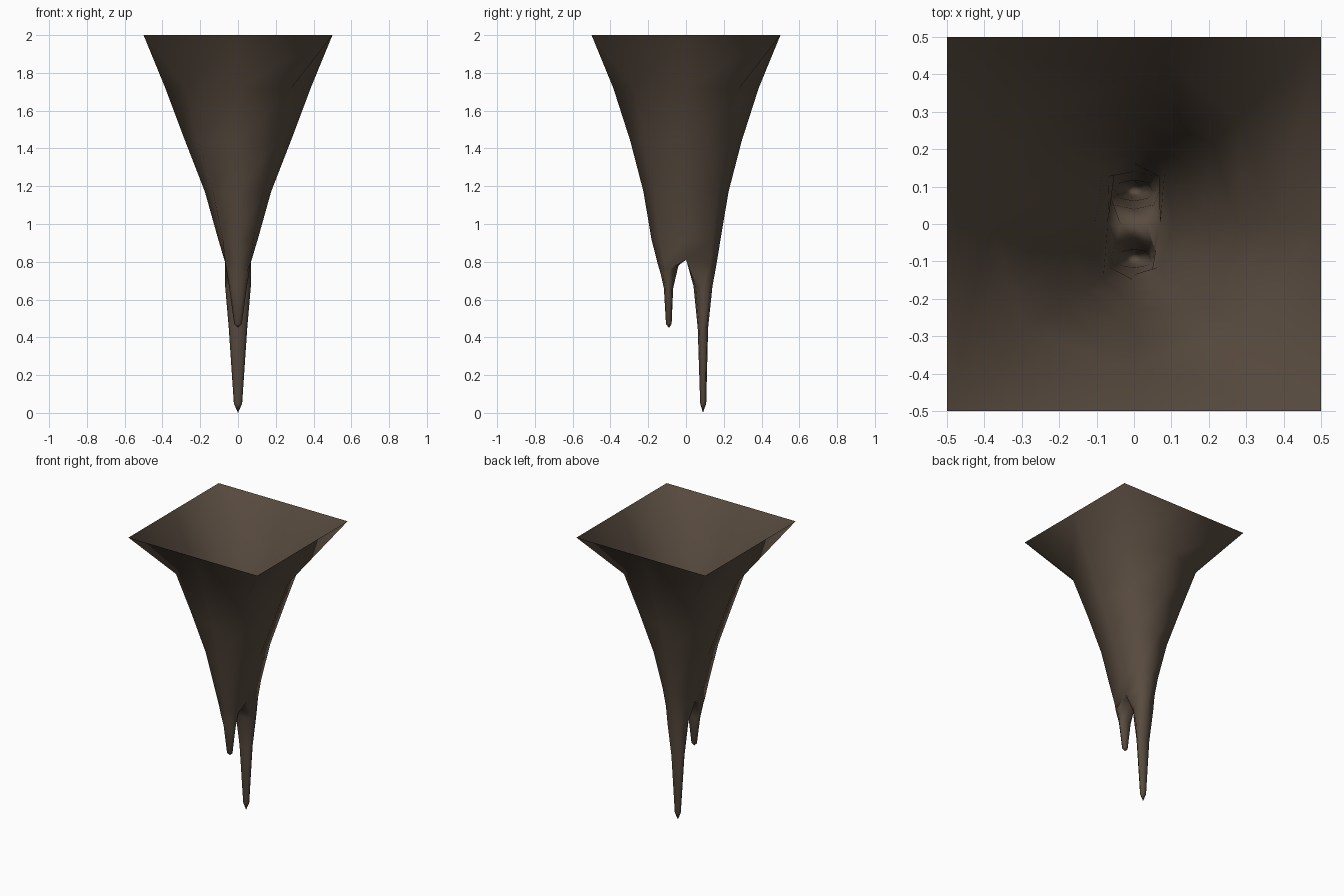
import bpy, bmesh
from math import sin, cos, pi

if "Cube" in bpy.data.objects:
    bpy.data.objects.remove(bpy.data.objects["Cube"])

SIDES = 8
bm = bmesh.new()


def ring(rx, y0, y1, z_front, z_back=None, bulge=1.0):
    """Eight-sided oval between y0 and y1; bulge pushes the diagonals out."""
    z_back = z_front if z_back is None else z_back
    mid, half = (y0 + y1) / 2, (y1 - y0) / 2
    out = []
    for k in range(SIDES):
        a = 2 * pi * k / SIDES
        t = (sin(a) + 1) / 2
        b = bulge if k % 2 else 1.0
        out.append(bm.verts.new((rx * b * cos(a), mid + half * b * sin(a),
                                 z_front + (z_back - z_front) * t)))
    return out


def bridge(upper, lower):
    for k in range(len(upper)):
        j = (k + 1) % len(upper)
        bm.faces.new((lower[k], lower[j], upper[j], upper[k]))


def leg(start, rings, tip):
    """Continue a loop through rings and close it in a point."""
    for r in rings:
        bridge(start, r)
        start = r
    point = bm.verts.new(tip)
    for k in range(SIDES):
        bm.faces.new((point, start[(k + 1) % SIDES], start[k]))


# Open square rim at the ceiling
rim = []
for k in range(SIDES):
    a = 2 * pi * k / SIDES
    c, s = cos(a), sin(a)
    m = max(abs(c), abs(s))
    rim.append(bm.verts.new((0.5 * c / m, 0.5 * s / m, 2.0)))

# Round tapering body
prev = rim
for rx, ry, z, b in [(0.385, 0.385, 1.72, 1.04), (0.28, 0.295, 1.44, 1.05),
                     (0.175, 0.225, 1.17, 1.07), (0.105, 0.183, 0.92, 1.1)]:
    cur = ring(rx, -ry, ry, z, bulge=b)
    bridge(prev, cur)
    prev = cur

# Fork ring with a saddle across the middle
fork = ring(0.085, -0.15, 0.162, 0.79, bulge=1.1)
for k, x in ((0, 0.07), (4, -0.07)):
    fork[k].co = (x, 0, 0.81)
bridge(prev, fork)
saddle = [bm.verts.new((x, 0, 0.815)) for x in (-0.036, 0, 0.036)]

# Long rear spike
leg(fork[0:5] + saddle,
    [ring(0.068, 0.04, 0.14, 0.67, bulge=1.1), ring(0.049, 0.062, 0.117, 0.45, bulge=1.05),
     ring(0.022, 0.075, 0.107, 0.05)], (0, 0.09, 0))

# Short front spike
leg([fork[0]] + saddle[::-1] + fork[4:8],
    [ring(0.062, -0.135, -0.04, 0.74, 0.78, bulge=1.1), ring(0.046, -0.117, -0.068, 0.66, bulge=1.05),
     ring(0.02, -0.106, -0.076, 0.47)], (0, -0.09, 0.45))

for f in bm.faces:
    f.smooth = True
mesh = bpy.data.meshes.new("stalactite")
bm.normal_update()
bm.to_mesh(mesh)
bm.free()

rock = bpy.data.materials.new("brown rock")
rock.diffuse_color = (0.10, 0.072, 0.051, 1)
rock.use_nodes = True
rock.node_tree.nodes["Principled BSDF"].inputs["Base Color"].default_value = rock.diffuse_color
mesh.materials.append(rock)
obj = bpy.data.objects.new("stalactite", mesh)
bpy.context.collection.objects.link(obj)
